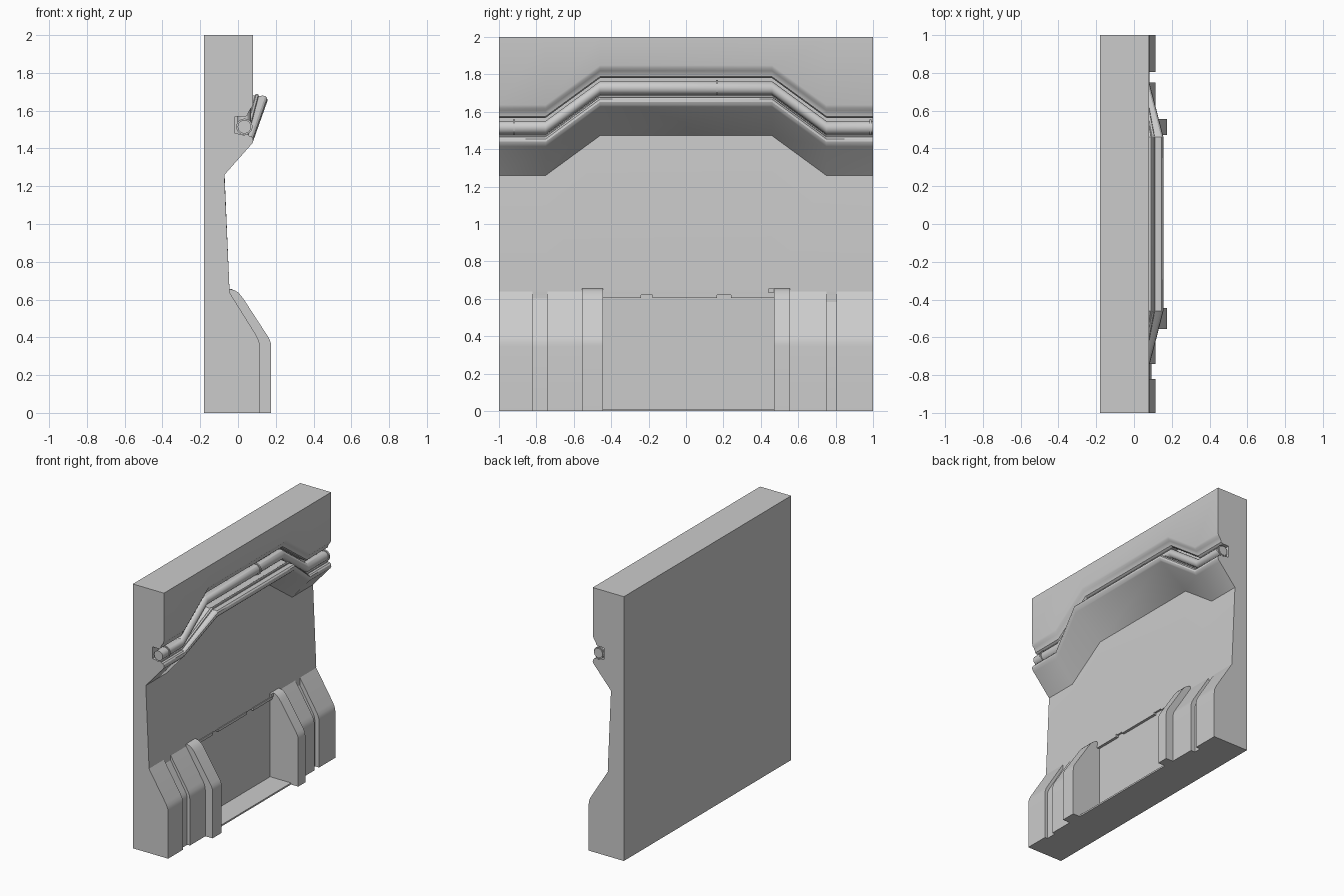
import bpy, bmesh, math

if "Cube" in bpy.data.objects:
    bpy.data.objects.remove(bpy.data.objects["Cube"])

def loft(name, sections, smooth=True):
    """Closed (x, z) outlines placed at increasing y, skinned and capped."""
    bm = bmesh.new()
    rings = [[bm.verts.new((x, y, z)) for x, z in pts] for y, pts in sections]
    n = len(rings[0])
    for a, b in zip(rings, rings[1:]):
        for i in range(n):
            j = (i + 1) % n
            bm.faces.new((a[i], a[j], b[j], b[i]))
    bm.faces.new(rings[0])
    bm.faces.new(rings[-1])
    bmesh.ops.recalc_face_normals(bm, faces=bm.faces)
    me = bpy.data.meshes.new(name)
    bm.to_mesh(me)
    bm.free()
    ob = bpy.data.objects.new(name, me)
    bpy.context.collection.objects.link(ob)
    if smooth:
        bpy.ops.object.select_all(action='DESELECT')
        ob.select_set(True)
        bpy.context.view_layer.objects.active = ob
        bpy.ops.object.shade_smooth_by_angle(angle=math.radians(28))
    return ob

def prism(name, y0, y1, pts):
    return loft(name, [(y0, pts), (y1, pts)])

def block(name, x0, x1, y0, y1, z0, z1):
    return prism(name, y0, y1, [(x0, z0), (x1, z0), (x1, z1), (x0, z1)])

RISE = 0.212
# stations along the wall: y position and how far the raised middle has lifted
STATIONS = [(-1, 0), (-0.75, 0), (-0.46, 1), (0.46, 1), (0.75, 0), (1, 0)]

def lift(y):
    return min(1, max(0, (0.75 - abs(y)) / 0.29))

# wall body: recess back, leaning wall, hood with rounded lip, pipe channel, upper wall
def wall_section(t):
    dz = RISE * t
    lower = [(-0.18, 0), (-0.06, 0), (-0.06, 0.62), (-0.046, 0.62), (-0.045, 0.65),
             (-0.072 - 0.008 * t, 1.26 + dz)]
    lip = [(0.065, 1.415), (0.075, 1.425), (0.081, 1.44), (0.079, 1.455),
           (0.07, 1.465), (0.055, 1.468), (0.04, 1.465)]
    channel = [(0.02, 1.475), (-0.015, 1.48), (-0.015, 1.568), (0.04, 1.568),
               (0.052, 1.576), (0.055, 1.59), (0.065, 1.607), (0.075, 1.62), (0.08, 1.637)]
    return (lower + [(x + 0.075 * t, z + dz) for x, z in lip]
            + [(x, z + dz) for x, z in channel] + [(0.08, 2), (-0.18, 2)])

loft("wall_body", [(y, wall_section(t)) for y, t in STATIONS])

# pipe in the channel, with collars
def circle(r, y, n=20):
    return [(0.034 + r * math.cos(2 * math.pi * i / n),
             1.515 + RISE * lift(y) + r * math.sin(2 * math.pi * i / n)) for i in range(n)]

loft("pipe", [(y, circle(0.036, y)) for y, _ in STATIONS])
for y0, y1 in ((-0.925, -0.915), (0.16, 0.172), (0.98, 0.992)):
    loft("pipe_collar", [(y0, circle(0.043, y0)), (y1, circle(0.043, y1))])

# thin bead between the pipe and the hood lip
def bead(t, n=10):
    return [(0.045 + 0.055 * t + 0.01 * math.cos(2 * math.pi * i / n),
             1.468 + RISE * t + 0.01 * math.sin(2 * math.pi * i / n)) for i in range(n)]

loft("hood_bead", [(y, bead(t)) for y, t in STATIONS])

# plinth outlines
FOOT = [(-0.06, 0), (-0.06, 0.62), (-0.046, 0.62)]
base = FOOT + [(-0.045, 0.638), (0.096, 0.412), (0.107, 0.39), (0.113, 0.37), (0.115, 0.345), (0.115, 0)]
rib = FOOT + [(-0.045, 0.656), (-0.02, 0.65), (0.0, 0.638), (0.015, 0.622), (0.03, 0.602),
              (0.158, 0.405), (0.168, 0.387), (0.174, 0.368), (0.175, 0.35), (0.175, 0)]

def groove(d):
    return [(-0.06, 0), (-0.06, 0.62), (-0.046, 0.62), (-0.046, 0.638 - 1.6 * d), (0.096 - d, 0.405),
            (0.107 - d, 0.385), (0.113 - d, 0.365), (0.115 - d, 0.345), (0.115 - d, 0)]

# plinths on each side: panel, groove, panel, rib
for name, y0, y1, pts in (
        ("plinth_left_outer", -1, -0.82, base),
        ("plinth_left_groove", -0.82, -0.74, groove(0.022)),
        ("plinth_left_inner", -0.74, -0.555, base),
        ("rib_left", -0.555, -0.445, rib),
        ("rib_right", 0.47, 0.555, rib),
        ("plinth_right_inner", 0.555, 0.75, base),
        ("plinth_right_groove", 0.75, 0.805, groove(0.035)),
        ("plinth_right_outer", 0.805, 1, base)):
    prism(name, y0, y1, pts)

# recess floor, top ledge segments and corner tab
block("recess_floor", -0.06, 0.115, -0.445, 0.47, 0, 0.012)
for y0, y1 in ((-0.445, -0.24), (-0.18, 0.165), (0.24, 0.47)):
    block("recess_ledge", -0.06, -0.04, y0, y1, 0.605, 0.625)
block("recess_tab", -0.06, -0.03, 0.44, 0.47, 0.63, 0.656)
